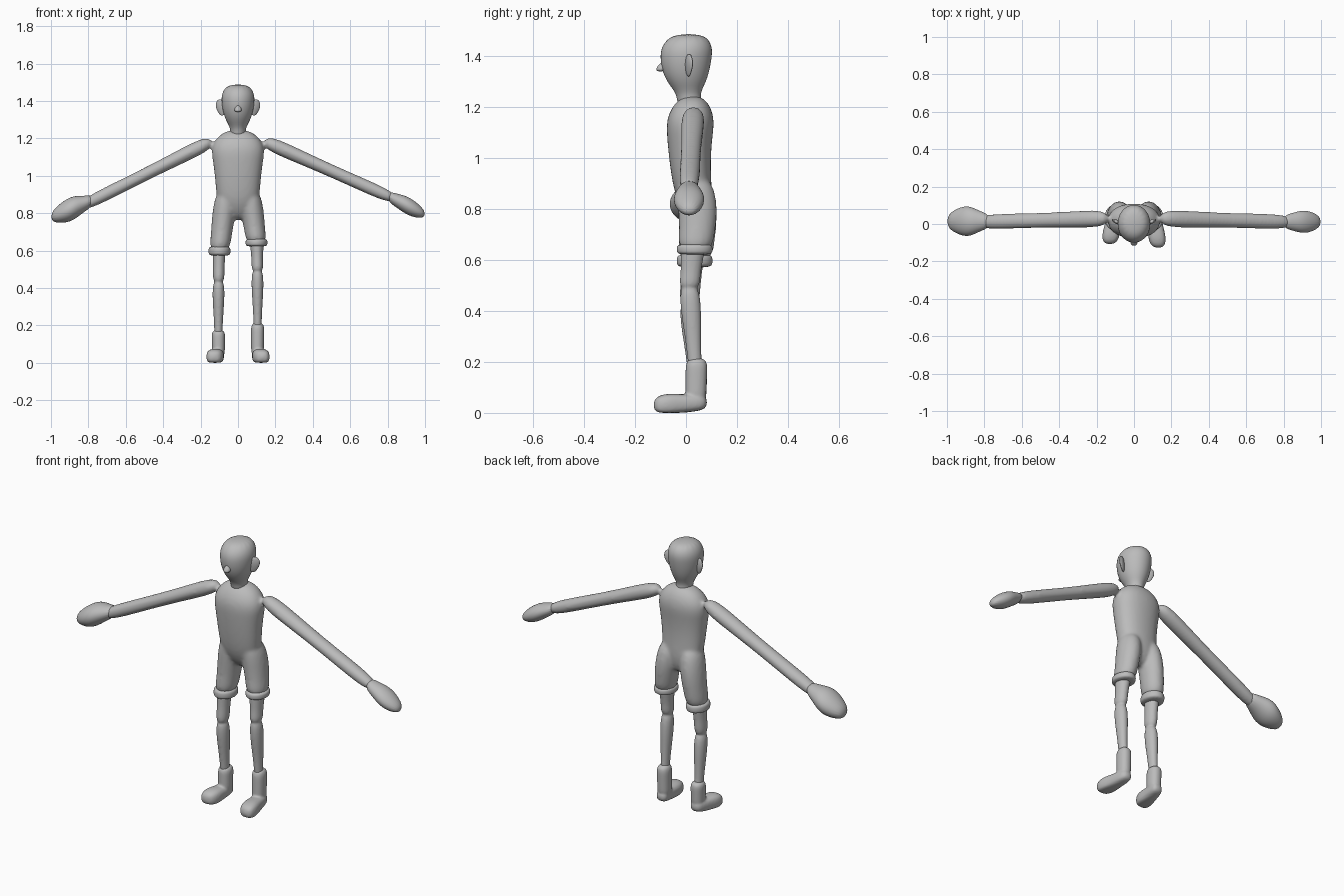
import bpy, bmesh, math
from mathutils import Vector

default_cube = bpy.data.objects.get("Cube")
if default_cube:
    bpy.data.objects.remove(default_cube)

colour = (0.5, 0.5, 0.5, 1)
grey = bpy.data.materials.new("plain grey")
grey.use_nodes = True
grey.diffuse_color = colour
grey.node_tree.nodes["Principled BSDF"].inputs["Base Color"].default_value = colour

RIGHTWARD = Vector((1, 0, 0))
BACKWARD = Vector((0, 1, 0))
UPWARD = Vector((0, 0, 1))


def squared(value, power):
    """Bulge a sine or cosine towards a boxier outline."""
    return math.copysign(abs(value) ** power, value)


def limb(bm, start, end, widths, ratio=1, across=RIGHTWARD, along=BACKWARD, bow=0, power=1, sides=16):
    """Skin evenly spaced oval rings from start to end, kept above the ground.

    The rings have the given half widths, and ratio gives their depth;
    bow pushes the middle of the path backward.
    """
    start, end = Vector(start), Vector(end)
    loops = []
    for step, width in enumerate(widths):
        share = step / (len(widths) - 1)
        centre = start.lerp(end, share) + BACKWARD * bow * math.sin(math.pi * share)
        loop = []
        for side in range(sides):
            angle = math.tau * side / sides
            point = centre + across * width * squared(math.cos(angle), power)
            point += along * width * ratio * squared(math.sin(angle), power)
            point.z = max(point.z, 0)
            loop.append(bm.verts.new(point))
        loops.append(loop)
    for lower, upper in zip(loops, loops[1:]):
        for side in range(sides):
            following = (side + 1) % sides
            bm.faces.new((lower[side], lower[following], upper[following], upper[side]))
    bm.faces.new(loops[0])
    bm.faces.new(loops[-1])


def finish(name, bm, voxel=0, soften=0):
    """Make a smooth object from the skin, fusing its limbs if asked."""
    bmesh.ops.recalc_face_normals(bm, faces=bm.faces)
    mesh = bpy.data.meshes.new(name)
    bm.to_mesh(mesh)
    bm.free()
    mesh.materials.append(grey)
    mesh.shade_smooth()
    part = bpy.data.objects.new(name, mesh)
    bpy.context.collection.objects.link(part)
    rounding = part.modifiers.new("rounding", 'SUBSURF')
    rounding.levels = rounding.render_levels = 2
    if voxel:
        fuse = part.modifiers.new("fuse", 'REMESH')
        fuse.mode = 'VOXEL'
        fuse.voxel_size = voxel
        fuse.use_smooth_shade = True
        blend = part.modifiers.new("blend", 'SMOOTH')
        blend.factor = 0.5
        blend.iterations = soften


def single(name, *args, **options):
    """Make an object of one limb."""
    bm = bmesh.new()
    limb(bm, *args, **options)
    finish(name, bm)


# Each side: sign, wrist height, shorts hem, knee height, boot top, toe reach
LEFT = ("left", 1, .87, .63, .48, .22, -.13)
RIGHT = ("right", -1, .83, .59, .42, .18, -.11)

# Torso, arms and shorts fused into one body
body = bmesh.new()
limb(body, (0, .045, .76), (0, .025, 1.25), (.05, .11, .12, .127, .138, .15, .07),
     ratio=.66, bow=-.02, power=.9)
for label, sign, wrist, hem, knee, top, toe in (LEFT, RIGHT):
    slant = Vector((sign * .47, 0, 1)).normalized()
    limb(body, (sign * .13, .03, 1.19), (sign * .85, .01, wrist), (.05, .045, .04, .042, .04),
         ratio=.85, across=BACKWARD, along=slant)
    limb(body, (sign * .06, .03, .93), (sign * .1, .034, hem), (.05, .063, .062, .057, .055),
         ratio=1.25, bow=.015)
finish("body", body, voxel=.009, soften=8)

# Head tapering to the chin and neck
single("head", (0, .018, 1.2), (0, .01, 1.49), (.05, .036, .067, .083, .09, .09, .056),
       ratio=1.15, bow=-.015)

# Nose, a small wedge widening downward
single("nose", (0, -.1, 1.34), (0, -.09, 1.38), (.022, .022, .005), sides=8)

# Ears, thin and swept back
for label, sign in (("left", 1), ("right", -1)):
    sweep = Vector((sign, .5, 0)).normalized()
    single(label + "_ear", (sign * .085, .01, 1.32), (sign * .096, .012, 1.41), (.01, .028, .034, .016),
           ratio=.35, across=sweep, along=sweep.cross(UPWARD))

# Hands, the right one larger
single("left_hand", (.8, .012, .89), (1, .012, .795), (.036, .048, .064, .056, .025),
       ratio=.8, across=BACKWARD, along=UPWARD)
single("right_hand", (-.77, .015, .87), (-1, .015, .78), (.036, .056, .088, .072, .035),
       ratio=.8, across=BACKWARD, along=UPWARD)

for label, sign, wrist, hem, knee, top, toe in (LEFT, RIGHT):
    # Rolled cuff, taller on the longer trouser leg
    low = .62 if sign > 0 else .57
    single(label + "_cuff", (sign * .099, .034, low), (sign * .099, .034, hem + .035),
           (.055, .06, .06, .055), ratio=1.2)

    # Thigh narrowing to the knee, then shin narrowing to the ankle
    leg = bmesh.new()
    limb(leg, (sign * .1, .03, .68), (sign * .104, .012, knee), (.04, .036, .03, .034), ratio=1.3)
    limb(leg, (sign * .104, .012, knee + .03), (sign * .105, .04, top - .1), (.03, .034, .027, .022, .021),
         ratio=1.25)
    finish(label + "_leg", leg, voxel=.006, soften=5)

    # Boot shaft fused with a foot that turns outward
    boot = bmesh.new()
    limb(boot, (sign * .104, .038, .03), (sign * .105, .042, top), (.034, .035, .036, .037),
         ratio=1.2, power=.9)
    limb(boot, (sign * .104, .085, .042), (sign * .13, toe, .03), (.03, .038, .042, .05, .034),
         ratio=.9, along=UPWARD, power=.75)
    finish(label + "_boot", boot, voxel=.006, soften=4)
